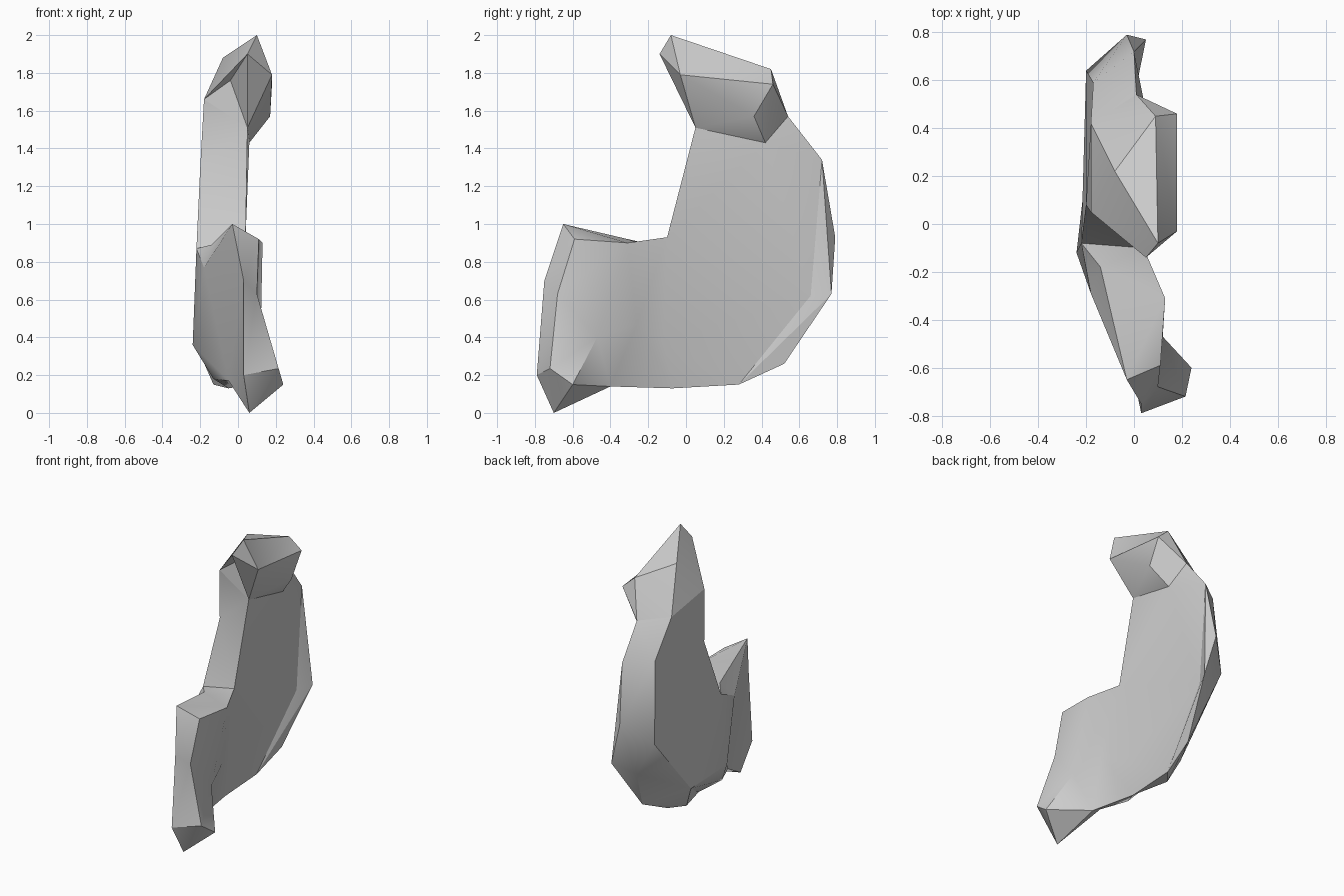
import bpy, bmesh, math
from mathutils import Vector
from mathutils.geometry import delaunay_2d_cdt

cube = bpy.data.objects.get("Cube")
if cube:
    bpy.data.objects.remove(cube, do_unlink=True)

grey = bpy.data.materials.new("stone grey")
grey.use_nodes = True
grey.diffuse_color = (0.6, 0.6, 0.6, 1)
grey.node_tree.nodes["Principled BSDF"].inputs["Base Color"].default_value = (0.6, 0.6, 0.6, 1)


def finish(bm, name):
    """Turn a bmesh into a grey object, smooth except at sharp edges."""
    bmesh.ops.recalc_face_normals(bm, faces=bm.faces)
    mesh = bpy.data.meshes.new(name)
    bm.to_mesh(mesh)
    bm.free()
    mesh.materials.append(grey)
    obj = bpy.data.objects.new(name, mesh)
    bpy.context.collection.objects.link(obj)
    bpy.ops.object.select_all(action='DESELECT')
    obj.select_set(True)
    bpy.context.view_layer.objects.active = obj
    bpy.ops.object.shade_smooth_by_angle(angle=math.radians(30))


def stitch(bm, a, b):
    """Close the gap between two chains, always along the shorter diagonal."""
    i = j = 0
    while i < len(a) - 1 or j < len(b) - 1:
        step_a = (a[i + 1].co - b[j].co).length if i < len(a) - 1 else math.inf
        step_b = (a[i].co - b[j + 1].co).length if j < len(b) - 1 else math.inf
        if step_a < step_b:
            bm.faces.new((a[i], a[i + 1], b[j]))
            i += 1
        else:
            bm.faces.new((a[i], b[j + 1], b[j]))
            j += 1


def cap(bm, loop, inner=(), creases=()):
    """Fill a side outline, passing through inner points and along creases."""
    verts = list(loop) + [bm.verts.new(p) for p in inner]
    flat = [Vector((v.co.y, v.co.z)) for v in verts]
    _, _, faces, origin, _, _ = delaunay_2d_cdt(
        flat, list(creases), [list(range(len(loop)))], 1, 1e-5)
    for f in faces:
        bm.faces.new([verts[origin[k][0]] for k in f])


# Body: chains run across the rim from the +x side to the -x side
rim = [
    [(.05, .05, 1.51), (-.20, .08, 1.30)],                      # neck front
    [(.04, -.10, .93), (-.22, -.08, .87)],
    [(.13, -.31, .90), (-.14, -.18, .89), (-.18, -.29, .77)],   # saddle
    [(.11, -.59, .92), (-.03, -.65, 1.0)],                      # front ridge
    [(.10, -.68, .63), (.03, -.75, .70)],
    [(.215, -.72, .235), (.03, -.79, .20)],
    [(.24, -.60, .15), (.06, -.70, 0)],                         # lowest tip
    [(.01, -.40, .14), (-.05, -.40, .17)],                      # underside
    [(-.05, -.07, .13), (-.13, -.22, .18), (-.24, -.12, .36)],
    [(-.05, .28, .15), (-.13, .18, .15), (-.20, .23, .31)],
    [(-.02, .52, .26), (-.08, .67, .55), (-.20, .44, .55)],     # back
    [(.05, .77, .63), (-.03, .79, .93), (-.20, .64, .78)],
    [(.00, .72, 1.34), (-.17, .59, 1.35)],
    [(.01, .54, 1.57), (-.18, .42, 1.60)],
    [(.06, .42, 1.43), (-.18, .05, 1.66)],                      # under the head
]
bm = bmesh.new()
chains = [[bm.verts.new(p) for p in c] for c in rim]
for k, c in enumerate(chains):
    stitch(bm, c, chains[(k + 1) % len(chains)])
cap(bm, [c[0] for c in chains],
    inner=[(.12, -.47, .40), (.06, -.26, .47), (.00, -.12, .37), (.00, .66, .62)],
    creases=[(15, 2), (15, 7), (16, 2), (16, 8), (9, 11)])
cap(bm, [c[-1] for c in chains])
finish(bm, "body")

# Head: faceted block leaning over the neck
head_points = [
    (.05, -.14, 1.90), (.10, -.08, 2.0), (.18, -.03, 1.79), (.09, .45, 1.82),
    (.18, .46, 1.74), (.17, .36, 1.57), (.06, .42, 1.43), (.01, .54, 1.57),
    (.05, .05, 1.51), (-.08, .22, 1.88), (-.18, .05, 1.66), (-.18, .42, 1.60),
]
bm = bmesh.new()
hv = [bm.verts.new(p) for p in head_points]
bmesh.ops.convex_hull(bm, input=hv)
# Crease along the top of the cheek
ridge = [e for e in bm.edges if set(e.verts) == {hv[1], hv[4]}]
bmesh.ops.rotate_edges(bm, edges=ridge)
# Hollow under the brow
brow = [f for f in bm.faces if set(f.verts) == {hv[0], hv[8], hv[10]}]
for pit in bmesh.ops.poke(bm, faces=brow)["verts"]:
    pit.co = (-.04, .06, 1.76)
finish(bm, "head")
